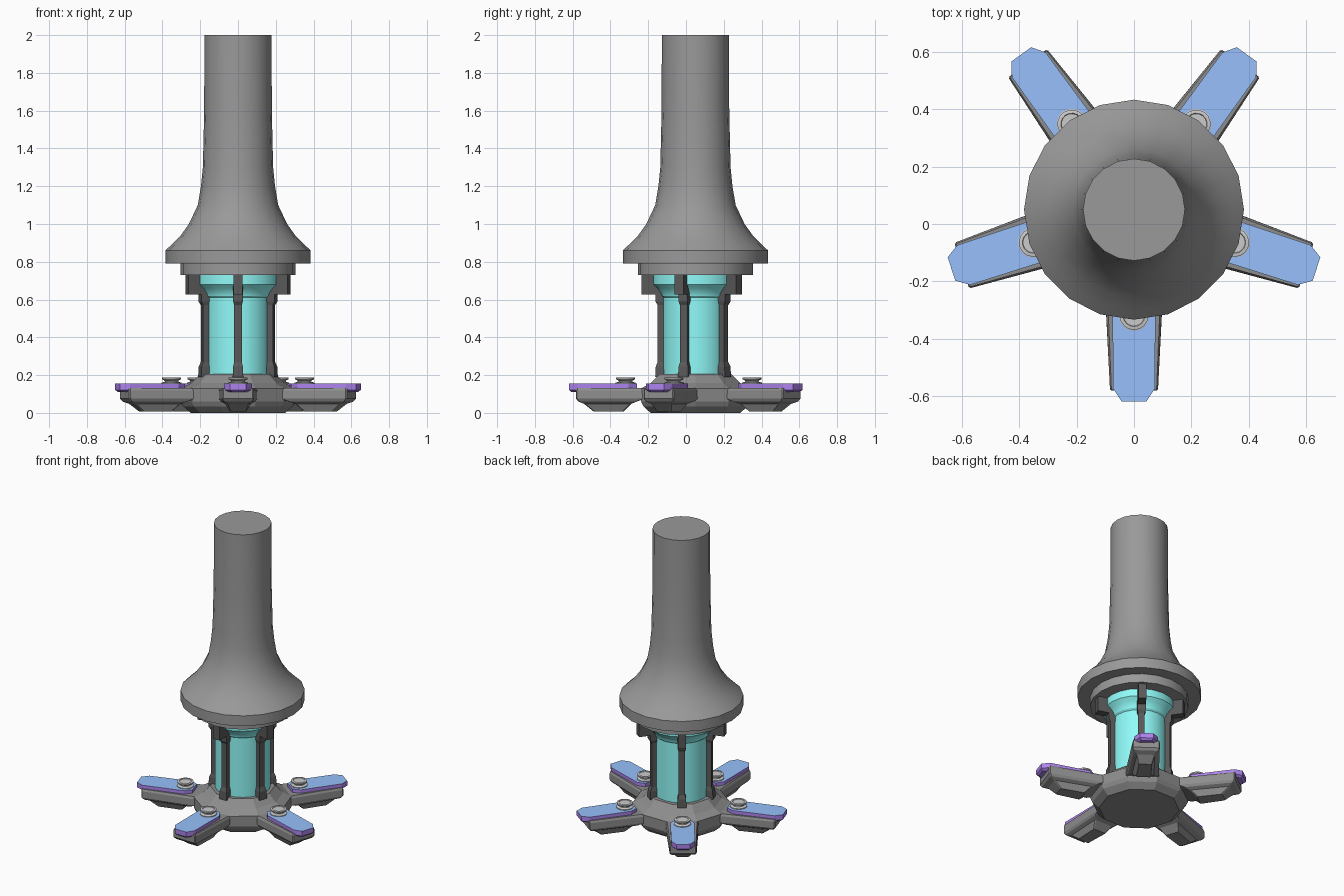
import bpy, bmesh
from math import sin, cos, pi, radians
from mathutils import Matrix

if "Cube" in bpy.data.objects:
    bpy.data.objects.remove(bpy.data.objects["Cube"])

AXIS_Y = 0.05
ARM_ANGLES = [radians(-90 + 72 * i) for i in range(5)]


def material(name, color):
    m = bpy.data.materials.new(name)
    m.diffuse_color = (*color, 1)
    m.use_nodes = True
    m.node_tree.nodes["Principled BSDF"].inputs["Base Color"].default_value = m.diffuse_color
    return m


CYAN = material("cyan_glass", (0.28, 0.97, 0.95))
BLUE = material("blue_pad", (0.31, 0.53, 0.97))
PURPLE = material("purple_trim", (0.42, 0.23, 0.85))
GREY = material("mid_grey", (0.32, 0.32, 0.32))
BASE = material("base_grey", (0.27, 0.27, 0.27))
DARK = material("dark_grey", (0.10, 0.10, 0.10))
LIGHT = material("bolt_grey", (0.58, 0.58, 0.58))


def loft(name, layers, angle=0, mats=(), smooth=False, top_mat=0):
    """Skin a stack of equal-length outlines [(points, z)], cap both ends."""
    bm = bmesh.new()
    rings = [[bm.verts.new((x, y, z)) for x, y in pts] for pts, z in layers]
    n = len(rings[0])
    for a, b in zip(rings, rings[1:]):
        for i in range(n):
            j = (i + 1) % n
            bm.faces.new((a[i], a[j], b[j], b[i]))
    bm.faces.new(rings[0][::-1])
    bm.faces.new(rings[-1]).material_index = top_mat
    bm.transform(Matrix.Translation((0, AXIS_Y, 0)) @ Matrix.Rotation(angle, 4, 'Z'))
    bmesh.ops.recalc_face_normals(bm, faces=bm.faces)
    me = bpy.data.meshes.new(name)
    for m in mats:
        me.materials.append(m)
    bm.to_mesh(me)
    bm.free()
    ob = bpy.data.objects.new(name, me)
    bpy.context.collection.objects.link(ob)
    if smooth:
        bpy.ops.object.select_all(action='DESELECT')
        ob.select_set(True)
        bpy.context.view_layer.objects.active = ob
        bpy.ops.object.shade_smooth_by_angle(angle=radians(25))
    return ob


def circle(r, n, phase=pi / 2, cx=0):
    return [(cx + r * cos(phase + 2 * pi * i / n), r * sin(phase + 2 * pi * i / n))
            for i in range(n)]


def lathe(name, profile, n=20, cx=0, phase=pi / 2, **kw):
    return loft(name, [(circle(r, n, phase, cx), z) for r, z in profile], **kw)


def plan(r0, r1, w0, w1, c=0.006, d=None):
    """Long outline along +x with clipped corners (c along, d across)."""
    d = c if d is None else d
    return [(r0, -w0 + d), (r0 + c, -w0), (r1 - c, -w1), (r1, -w1 + d),
            (r1, w1 - d), (r1 - c, w1), (r0 + c, w0), (r0, w0 - d)]


def box(r0, r1, w):
    return [(r0, -w), (r1, -w), (r1, w), (r0, w)]


# Flared upper column and the collar under it
lathe("flared_column", [(0.384, 0.79), (0.384, 0.86), (0.348, 0.895), (0.303, 0.94),
                        (0.26, 1.0), (0.213, 1.1), (0.196, 1.2), (0.186, 1.3),
                        (0.179, 1.6), (0.178, 2.0)], mats=[GREY], smooth=True)
lathe("collar", [(0.305, 0.73), (0.305, 0.795)], mats=[GREY], smooth=True)

# Glass tube with flared neck
lathe("glass_tube", [(0.172, 0.19), (0.172, 0.61), (0.182, 0.62), (0.186, 0.635),
                     (0.205, 0.66), (0.225, 0.68), (0.225, 0.74)],
      mats=[CYAN], smooth=True)

# Ten-sided base hub, flats facing the arms
lathe("base_hub", [(0.25, 0.0), (0.29, 0.035), (0.302, 0.06), (0.302, 0.13),
                   (0.25, 0.157), (0.20, 0.205)],
      n=10, phase=radians(-90 + 18), mats=[BASE])

for k, a in enumerate(ARM_ANGLES, 1):
    # Strut beside the glass, with foot, top block and stepped bracket
    loft(f"strut_{k}", [(box(0.145, 0.2, 0.02), 0.19), (box(0.145, 0.2, 0.02), 0.64)],
         a, [DARK])
    loft(f"strut_foot_{k}", [(box(0.15, 0.213, 0.028), 0.19),
                             (box(0.15, 0.210, 0.026), 0.245),
                             (box(0.15, 0.200, 0.02), 0.27)], a, [DARK])
    loft(f"strut_head_{k}", [(box(0.15, 0.2, 0.02), 0.57),
                             (box(0.15, 0.212, 0.026), 0.59),
                             (box(0.15, 0.212, 0.026), 0.735)], a, [DARK])
    loft(f"bracket_{k}", [(box(0.195, 0.285, 0.025), 0.628),
                          (box(0.195, 0.285, 0.025), 0.735)], a, [DARK])

    # Arm body with stepped underside
    loft(f"arm_{k}", [(plan(0.38, 0.54, 0.045, 0.04), 0.008),
                      (plan(0.34, 0.59, 0.068, 0.055), 0.048),
                      (plan(0.31, 0.62, 0.092, 0.076), 0.06),
                      (plan(0.27, 0.632, 0.102, 0.084), 0.075),
                      (plan(0.25, 0.632, 0.102, 0.084), 0.118),
                      (plan(0.25, 0.630, 0.094, 0.079), 0.132)], a, [BASE])

    # Pad: purple rim, blue top
    pad = lambda e: plan(0.31 + e, 0.67 - e, 0.075 - e, 0.073 - e, 0.045, 0.03)
    loft(f"pad_{k}", [(pad(0.012), 0.11), (pad(0), 0.122), (pad(0), 0.155)],
         a, [PURPLE, BLUE], top_mat=1)

    # Mushroom-headed bolt with recessed centre
    lathe(f"bolt_{k}", [(0.053, 0.15), (0.053, 0.16), (0.036, 0.165), (0.036, 0.17),
                        (0.050, 0.178), (0.050, 0.186), (0.038, 0.188), (0.036, 0.184)],
          n=16, cx=0.37, angle=a, mats=[LIGHT], smooth=True)
